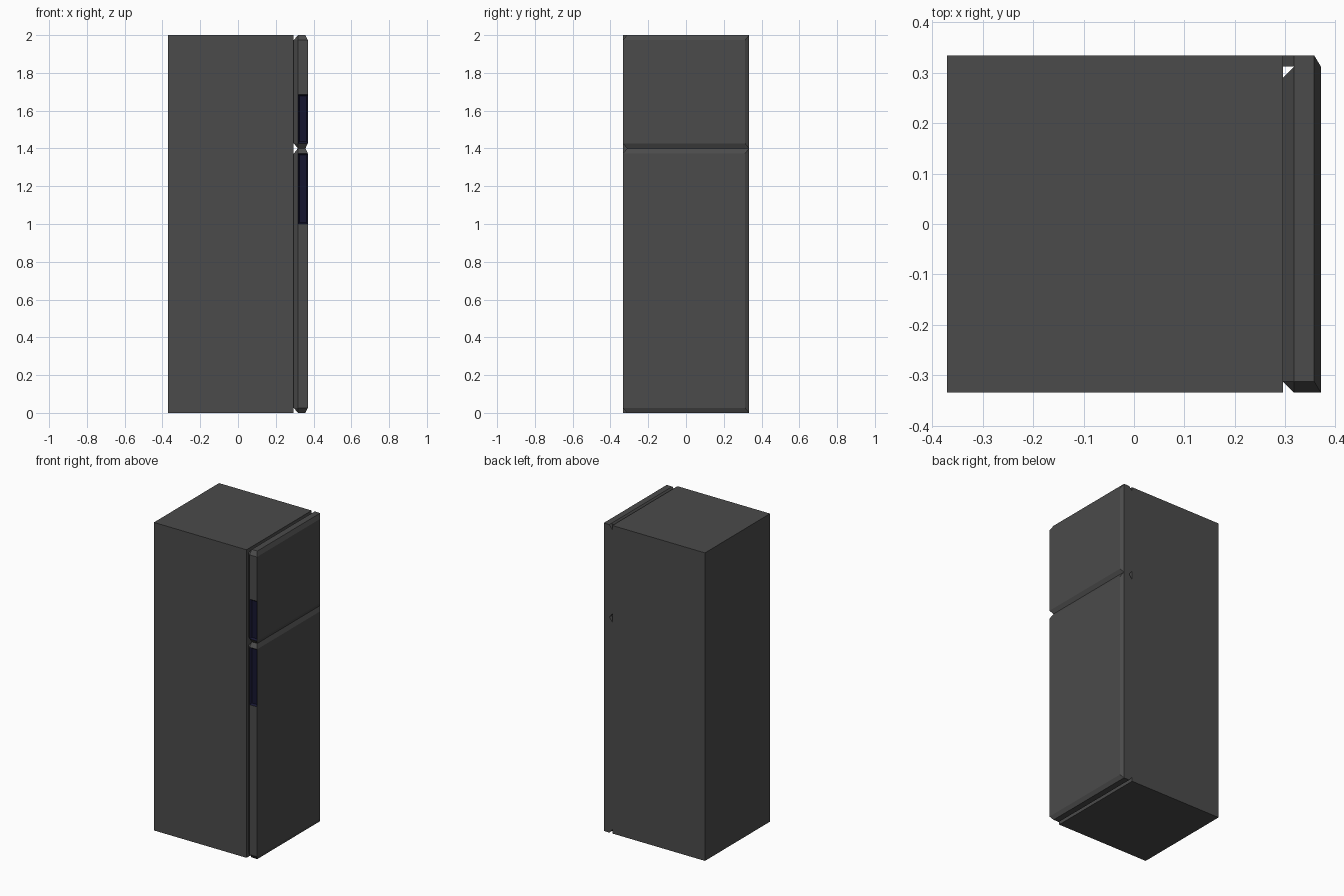
import bpy, bmesh
from mathutils import Vector

if "Cube" in bpy.data.objects:
    bpy.data.objects.remove(bpy.data.objects["Cube"])

Y = 0.334              # half width
X0, X1 = 0.295, 0.317  # gasket back, door back
X2, X3 = 0.357, 0.37   # chamfer start, door front
CY, CZ = 0.022, 0.027  # chamfer sizes


def material(name, rgb):
    m = bpy.data.materials.new(name)
    m.diffuse_color = (*rgb, 1)
    m.use_nodes = True
    m.node_tree.nodes["Principled BSDF"].inputs["Base Color"].default_value = m.diffuse_color
    return m


grey = material("dark_grey", (0.07, 0.07, 0.07))
navy = material("navy", (0.008, 0.008, 0.03))


def hull(points):
    bm = bmesh.new()
    for p in points:
        bm.verts.new(p)
    bmesh.ops.convex_hull(bm, input=bm.verts[:])
    bmesh.ops.dissolve_limit(bm, angle_limit=0.01, verts=bm.verts[:], edges=bm.edges[:])
    bmesh.ops.recalc_face_normals(bm, faces=bm.faces[:])
    return bm


def finish(name, bm):
    me = bpy.data.meshes.new(name)
    bm.to_mesh(me)
    bm.free()
    me.materials.append(grey)
    me.materials.append(navy)
    ob = bpy.data.objects.new(name, me)
    bpy.context.collection.objects.link(ob)
    return ob


def rect(x, ya, yb, za, zb):
    return [(x, y, z) for y in (ya, yb) for z in (za, zb)]


def door(name, z0, z1, h0, h1):
    a, b = z0 + CZ, z1 - CZ
    # chamfered slab, hinge side at +y
    bm = hull(rect(X1, -Y + CY, Y, z0, z1) + rect(X1, -Y, Y, a, b)
              + rect(X2, -Y + CY, Y, z0, z1)
              + rect(X3, -Y, Y - CY, a, b))
    # handle pocket on the free edge
    for z in (h0, h1):
        if a + 0.001 < z < b - 0.001:
            bmesh.ops.bisect_plane(bm, geom=bm.verts[:] + bm.edges[:] + bm.faces[:],
                                   plane_co=(0, 0, z), plane_no=(0, 0, 1))
    pocket = [f for f in bm.faces if f.normal.y < -0.99
              and h0 < f.calc_center_median().z < h1]
    rim = bmesh.ops.inset_individual(bm, faces=pocket, thickness=0.012)["faces"]
    for f in pocket + rim:
        f.material_index = 1
    for v in {v for f in pocket for v in f.verts}:
        v.co += Vector((0, 0.012, 0))
    finish(name, bm)
    # tapered gasket behind the slab
    finish(name + "_gasket", hull(
        rect(X1, -Y + CY, Y - CY, z0, z1) + rect(X1, -Y, Y - CY, a, b)
        + rect(X0, -Y + CY, Y - 2 * CY, a, b)))
    # hinge strip joining slab and cabinet
    finish(name + "_hinge", hull(rect(X1, Y - CY, Y, z0, z1)
                                 + rect(X0, Y - CY, Y, a, b)))


# cabinet
finish("cabinet", hull(rect(-0.37, -Y, Y, 0, 2) + rect(X0, -Y, Y, 0, 2)))

# doors
door("fridge_door", 0.0, 1.4, 1.0, 1.4 - CZ)
door("freezer_door", 1.4, 2.0, 1.4 + CZ, 1.685)
